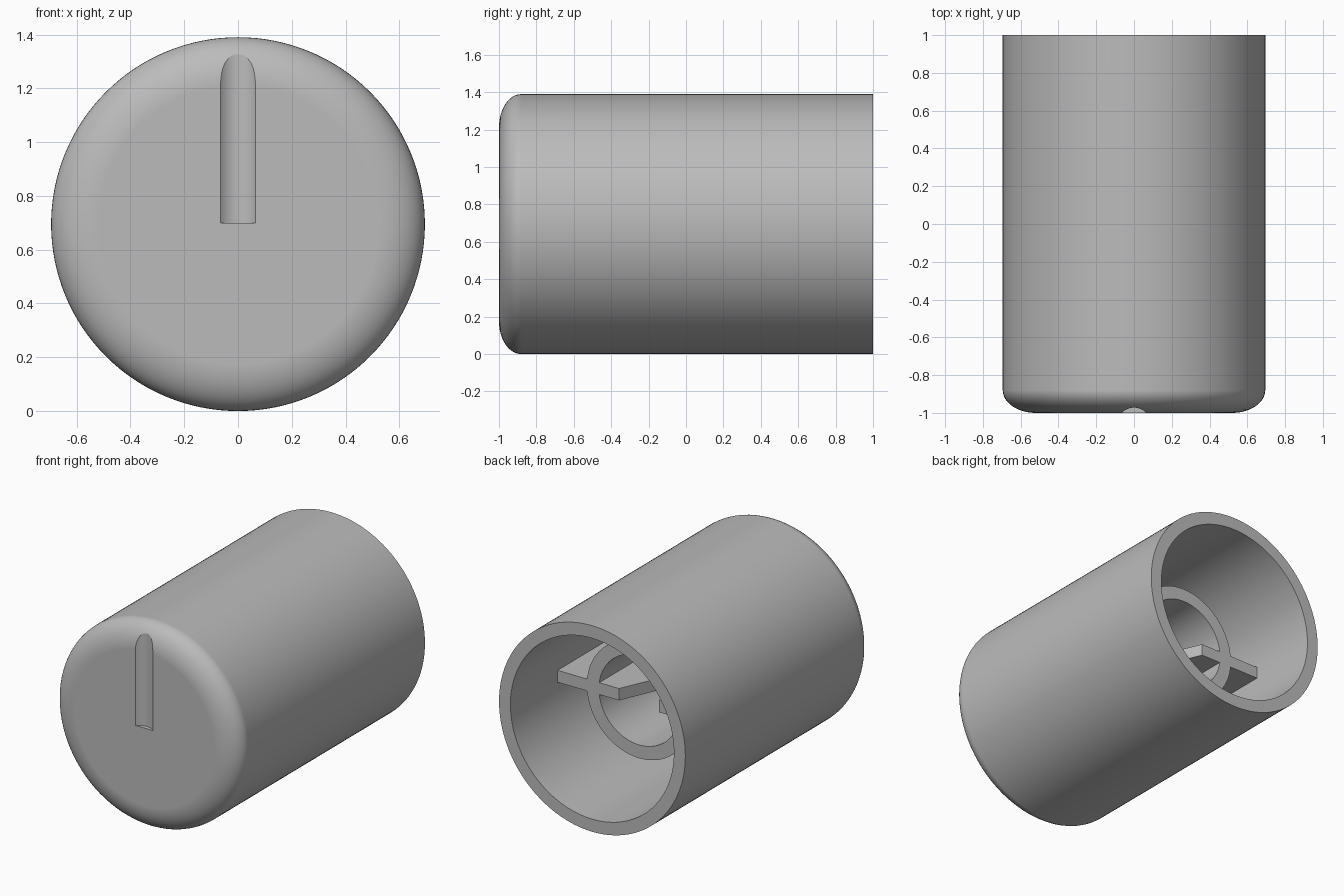
import bpy, bmesh, math
from mathutils import Matrix, Vector

cube = bpy.data.objects.get("Cube")
if cube:
    bpy.data.objects.remove(cube, do_unlink=True)

R = 0.695          # outer radius, also the height of the axis
BORE = 0.61        # inner radius of the shell
FLOOR = -0.88      # inner face of the front wall
RIM = 0.5          # where the inner hub ends
EDGE_R, EDGE_Y = 0.175, 0.12   # elliptical front rounding

grey = bpy.data.materials.new("warm_free_grey")
grey.name = "plain_grey"
grey.use_nodes = True
colour = (0.5, 0.5, 0.5, 1)
grey.diffuse_color = colour
grey.node_tree.nodes["Principled BSDF"].inputs["Base Color"].default_value = colour


def finish(name, bm):
    """Turn a bmesh into an object in the scene."""
    bmesh.ops.recalc_face_normals(bm, faces=bm.faces)
    mesh = bpy.data.meshes.new(name)
    bm.to_mesh(mesh)
    bm.free()
    mesh.materials.append(grey)
    obj = bpy.data.objects.new(name, mesh)
    bpy.context.collection.objects.link(obj)
    return obj


def lathe(name, profile, closed, steps=128):
    """Spin (radius, y) points around the long axis."""
    bm = bmesh.new()
    verts = [bm.verts.new((r, y, 0)) for r, y in profile]
    pairs = list(zip(verts, verts[1:]))
    if closed:
        pairs.append((verts[-1], verts[0]))
    edges = [bm.edges.new(p) for p in pairs]
    bmesh.ops.spin(bm, geom=verts + edges, cent=(0, 0, 0), axis=(0, 1, 0),
                   angle=math.tau, steps=steps, use_merge=True)
    bmesh.ops.remove_doubles(bm, verts=bm.verts, dist=1e-5)
    if not closed:   # fill the flat front and the cavity floor
        bmesh.ops.holes_fill(bm, edges=[e for e in bm.edges if e.is_boundary], sides=0)
    bmesh.ops.translate(bm, vec=(0, 0, R), verts=bm.verts)
    return finish(name, bm)


def smooth(obj):
    bpy.ops.object.select_all(action='DESELECT')
    obj.select_set(True)
    bpy.context.view_layer.objects.active = obj
    bpy.ops.object.shade_smooth_by_angle(angle=math.radians(30))


# Hollow shell: rounded closed front, open back
rounding = [(R - EDGE_R * (1 - math.sin(a)), -1 + EDGE_Y * (1 - math.cos(a)))
            for a in (math.pi / 2 * i / 12 for i in range(13))]
shell = lathe("knob_shell", rounding + [(R, 1), (BORE, 1), (BORE, FLOOR)], False)

# Pointer groove: a shallow round channel from the centre out over the rounded edge
depth, half = 0.028, 0.065
groove_r = (half ** 2 + depth ** 2) / (2 * depth)
bm = bmesh.new()
bmesh.ops.create_cone(bm, cap_ends=True, segments=64, radius1=groove_r,
                      radius2=groove_r, depth=1,
                      matrix=Matrix.Translation((0, -1 + depth - groove_r, R + 0.505)))
cutter = finish("groove_cutter", bm)
cutter.hide_render = True
cut = shell.modifiers.new("groove", 'BOOLEAN')
cut.operation = 'DIFFERENCE'
cut.solver = 'EXACT'
cut.object = cutter
bpy.context.view_layer.objects.active = shell
bpy.ops.object.modifier_apply(modifier="groove")
bpy.data.objects.remove(cutter, do_unlink=True)
smooth(shell)
weighted = shell.modifiers.new("weighted_normals", 'WEIGHTED_NORMAL')
weighted.keep_sharp = True

# Inner hub tube
hub = lathe("hub_tube", [(0.3, FLOOR), (0.39, FLOOR), (0.39, RIM), (0.3, RIM)], True, 96)
smooth(hub)

# Two ribs from the wall through the hub, with tapered grip tips
for side, name in ((1, "left_rib"), (-1, "right_rib")):
    outline = [(BORE + 0.01, FLOOR), (BORE + 0.01, RIM), (0.15, RIM),
               (0.04, RIM - 0.25), (0.04, FLOOR)]
    bm = bmesh.new()
    face = bm.faces.new([bm.verts.new((side * x, y, R - 0.04)) for x, y in outline])
    top = bmesh.ops.extrude_face_region(bm, geom=[face])["geom"]
    bmesh.ops.translate(bm, vec=(0, 0, 0.08),
                        verts=[v for v in top if isinstance(v, bmesh.types.BMVert)])
    finish(name, bm)
